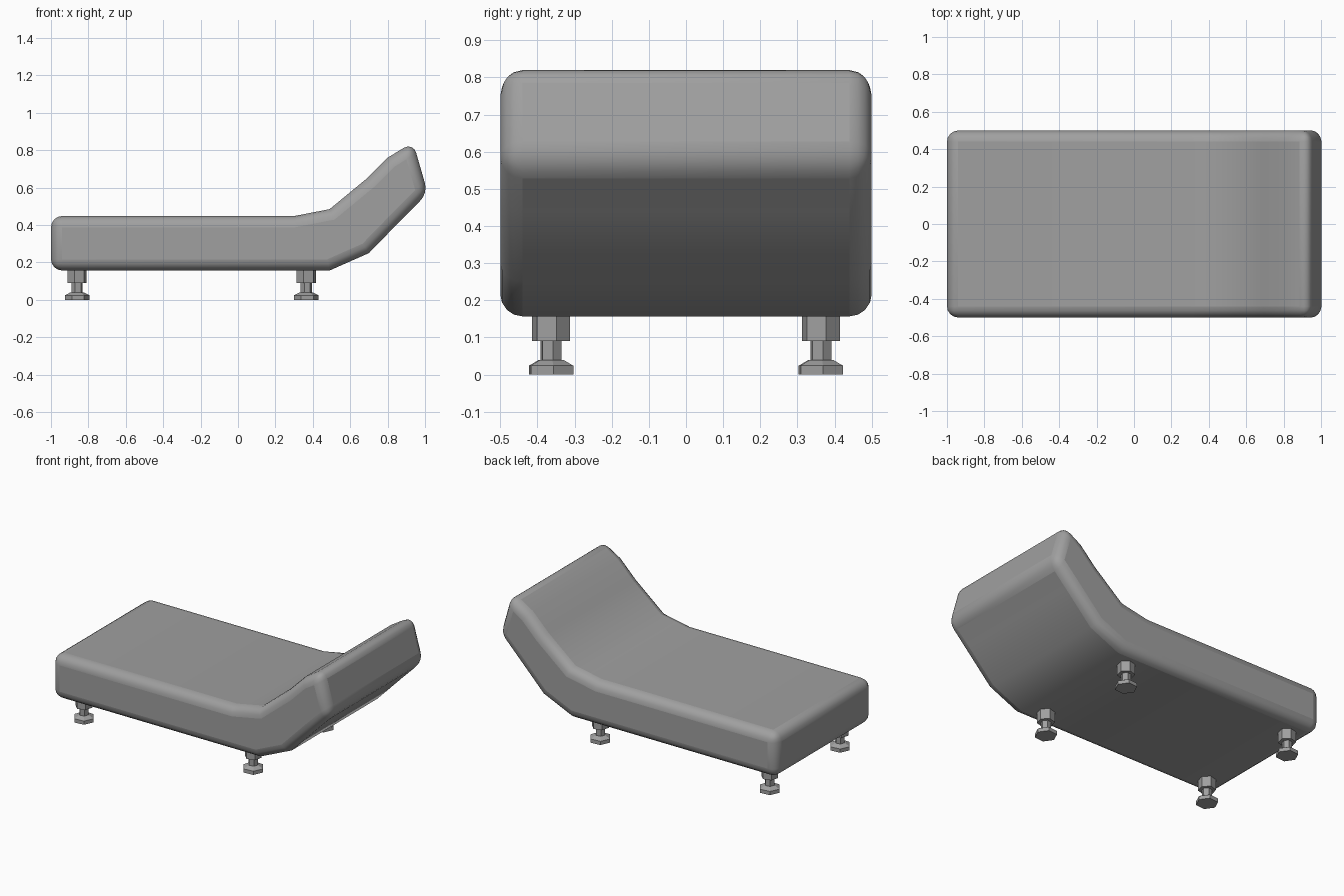
import bpy, bmesh, math

old = bpy.data.objects.get("Cube")
if old:
    bpy.data.objects.remove(old)

grey = bpy.data.materials.new("plain grey")
grey.use_nodes = True
grey.diffuse_color = (0.35, 0.35, 0.35, 1)
grey.node_tree.nodes["Principled BSDF"].inputs["Base Color"].default_value = grey.diffuse_color


def finish(name, bm):
    bmesh.ops.recalc_face_normals(bm, faces=bm.faces)
    mesh = bpy.data.meshes.new(name)
    bm.to_mesh(mesh)
    bm.free()
    mesh.materials.append(grey)
    obj = bpy.data.objects.new(name, mesh)
    bpy.context.collection.objects.link(obj)
    return obj


def foot(name, x, y):
    # Stacked hexagonal rings: (radius, height, turn in degrees)
    rings = [(0.066, 0.0, 5), (0.066, 0.024, 5), (0.036, 0.04, 5),
             (0.03, 0.04, 10), (0.03, 0.09, 10),
             (0.053, 0.09, 15), (0.053, 0.18, 15)]
    bm = bmesh.new()
    loops = []
    for radius, z, turn in rings:
        angles = [math.radians(turn + 60 * i) for i in range(6)]
        loops.append([bm.verts.new((x + radius * math.cos(a), y + radius * math.sin(a), z))
                      for a in angles])
    for low, high in zip(loops, loops[1:]):
        for i in range(6):
            j = (i + 1) % 6
            bm.faces.new((low[i], low[j], high[j], high[i]))
    bm.faces.new(loops[0])
    bm.faces.new(loops[-1])
    finish(name, bm)


# Cushion: side profile pulled across the width, with rounded outer edges
profile = [(-1, 0.157), (0.49, 0.157), (0.70, 0.25), (0.88, 0.435), (1.015, 0.57),
           (0.936, 0.843), (0.80, 0.76), (0.69, 0.65), (0.49, 0.485),
           (0.30, 0.448), (-1, 0.448)]
bm = bmesh.new()
side = bm.faces.new([bm.verts.new((x, -0.5, z)) for x, z in profile])
pulled = bmesh.ops.extrude_face_region(bm, geom=[side], use_keep_orig=True)["geom"]
bmesh.ops.translate(bm, vec=(0, 1, 0), verts=[v for v in pulled if isinstance(v, bmesh.types.BMVert)])
cushion = finish("cushion", bm)
bevel = cushion.modifiers.new("rounded edges", "BEVEL")
bevel.width = 0.06
bevel.segments = 4
bevel.limit_method = 'ANGLE'
bevel.angle_limit = math.radians(45)
bpy.context.view_layer.objects.active = cushion
cushion.select_set(True)
bpy.ops.object.shade_smooth_by_angle(angle=math.radians(50))

# Four screw feet
for end, x in (("foot_end", -0.86), ("head_end", 0.365)):
    for place, y in (("front", -0.363), ("back", 0.363)):
        foot(f"{end}_{place}_foot", x, y)
